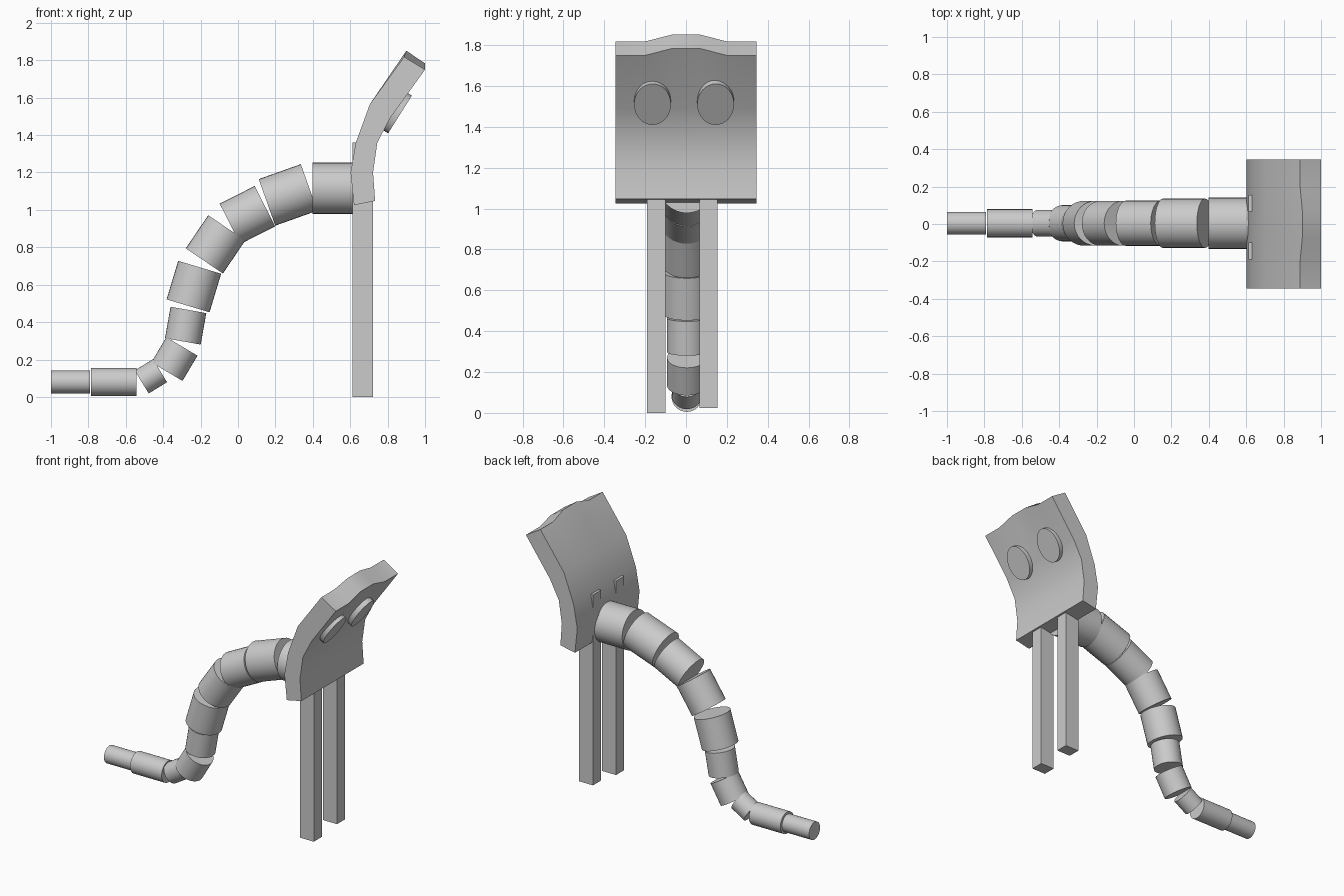
import bpy, bmesh, math
from mathutils import Vector

if "Cube" in bpy.data.objects:
    bpy.data.objects.remove(bpy.data.objects["Cube"])


def smooth(obj):
    bpy.ops.object.select_all(action='DESELECT')
    obj.select_set(True)
    bpy.context.view_layer.objects.active = obj
    bpy.ops.object.shade_smooth_by_angle(angle=math.radians(35))


def cylinder(name, a, b, r, squash=1.0):
    """Round bar from a to b; squash narrows it along y."""
    a, b = Vector(a), Vector(b)
    d = b - a
    bpy.ops.mesh.primitive_cylinder_add(vertices=32, radius=r, depth=d.length)
    o = bpy.context.object
    o.name = name
    o.location = (a + b) / 2
    o.rotation_mode = 'QUATERNION'
    o.rotation_quaternion = Vector((0, 0, 1)).rotation_difference(d)
    o.scale.y = squash
    smooth(o)
    return o


# Tail and body: chain of round segments (x, z start, x, z end, radius)
segments = [
    (-1.00, 0.080, -0.79, 0.080, 0.061),
    (-0.787, 0.080, -0.543, 0.080, 0.075),
    (-0.515, 0.080, -0.417, 0.140, 0.072),
    (-0.380, 0.135, -0.300, 0.270, 0.097),
    (-0.295, 0.297, -0.265, 0.465, 0.097),
    (-0.267, 0.487, -0.205, 0.693, 0.120),
    (-0.180, 0.727, -0.060, 0.904, 0.120),
    (-0.043, 0.925, 0.144, 1.020, 0.121),
    (0.155, 1.040, 0.380, 1.120, 0.132),
    (0.397, 1.115, 0.640, 1.115, 0.137),
]
for i, (x0, z0, x1, z1, r) in enumerate(segments):
    cylinder(f"body_segment_{i + 1}", (x0, 0.004, z0), (x1, 0.004, z1), r)

# Front legs: two plain square posts running up into the hood
for name, y0, y1, z0 in (("leg_right", -0.19, -0.10, 0.0), ("leg_left", 0.067, 0.155, 0.025)):
    z1 = 1.36
    bpy.ops.mesh.primitive_cube_add(size=1, location=(0.667, (y0 + y1) / 2, (z0 + z1) / 2))
    leg = bpy.context.object
    leg.name = name
    leg.scale = (0.108, y1 - y0, z1 - z0)

# Hood: curved slab with a raised middle along its top edge
back = [(0.62, 1.025), (0.602, 1.2), (0.63, 1.36), (0.705, 1.565), (0.888, 1.818)]
front = [(0.733, 1.048), (0.722, 1.2), (0.745, 1.36), (0.813, 1.49), (1.0, 1.75)]
columns = [-0.345, -0.20, -0.07, 0.07, 0.20, 0.345]
bm = bmesh.new()
loops = []
for y in columns:
    raised = abs(y) < 0.1
    sides = []
    for side, dx in ((back, 0.012), (front, 0.0)):
        pts = [Vector((x, y, z)) for x, z in side]
        if raised:
            pts[-1] += Vector((dx, 0, 0.033))
        sides.append([bm.verts.new(p) for p in pts])
    loops.append(sides[0] + sides[1][::-1])
n = len(loops[0])
for a, b in zip(loops, loops[1:]):
    for k in range(n):
        m = (k + 1) % n
        bm.faces.new((a[k], a[m], b[m], b[k]))
for cap in (loops[0], loops[-1]):
    for k in range(n // 2 - 1):
        bm.faces.new((cap[k], cap[k + 1], cap[n - 2 - k], cap[n - 1 - k]))
bmesh.ops.recalc_face_normals(bm, faces=bm.faces)
mesh = bpy.data.meshes.new("hood")
bm.to_mesh(mesh)
bm.free()
hood = bpy.data.objects.new("hood", mesh)
bpy.context.collection.objects.link(hood)
smooth(hood)

# Eyes: thin oval discs set in the front of the hood
normal = Vector((0.845, 0, -0.534))
for name, y in (("eye_right", -0.164), ("eye_left", 0.145)):
    face = Vector((0.866, y, 1.510))
    cylinder(name, face - normal * 0.05, face, 0.119, 0.09 / 0.119)
